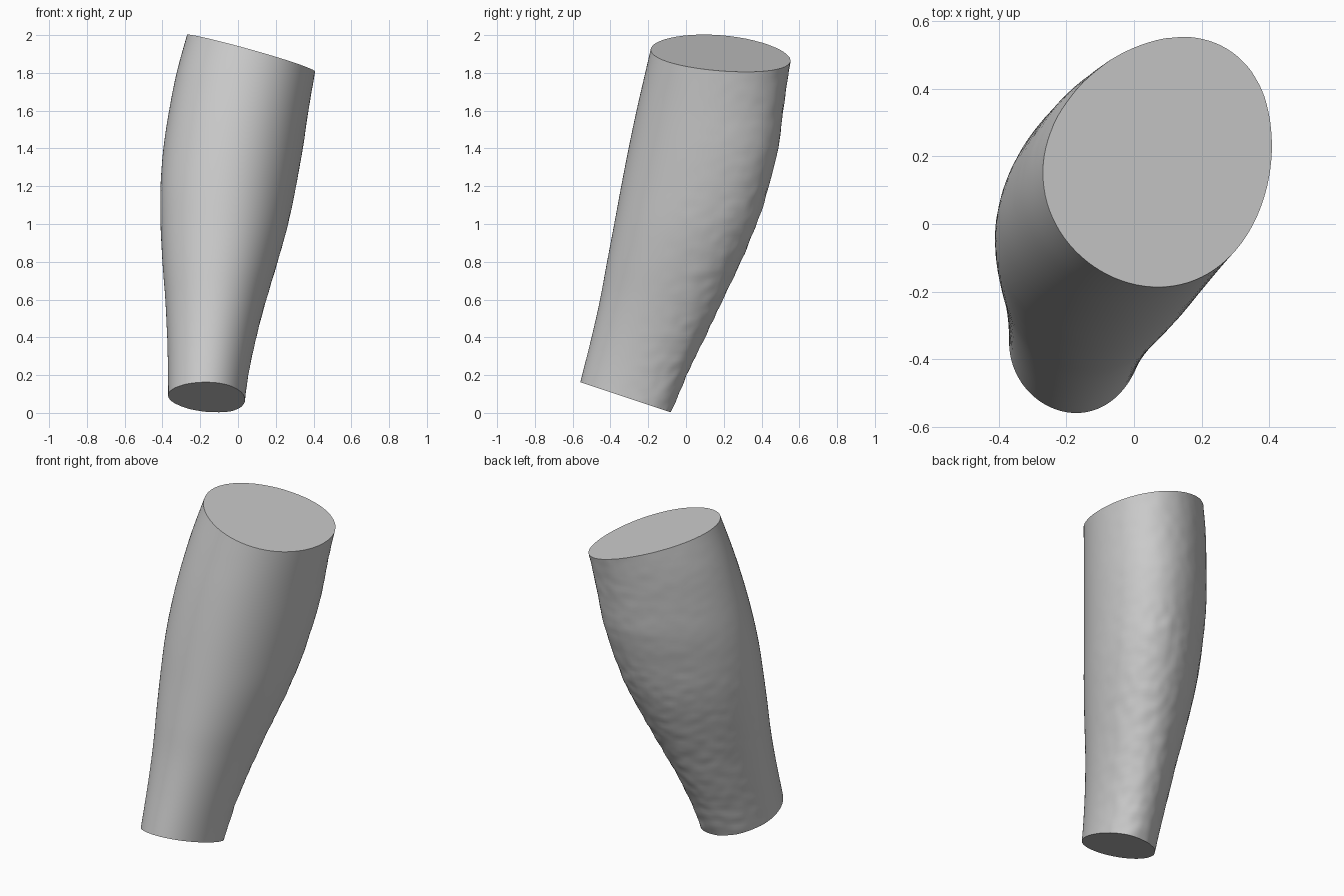
import bpy
import bmesh
import math
from mathutils import Vector, noise

cube = bpy.data.objects.get("Cube")
if cube:
    bpy.data.objects.remove(cube, do_unlink=True)

# Level sections of the leg every 0.2 up: left x, right x, front y, back y, skew
SECTIONS = [
    (-.37, .02, -.65, -.18, .16),
    (-.37, .03, -.60, -.08, .17),
    (-.37, .055, -.55, .005, .17),
    (-.375, .097, -.50, .10, .18),
    (-.385, .15, -.455, .195, .19),
    (-.40, .21, -.418, .29, .20),
    (-.41, .265, -.38, .375, .21),
    (-.41, .307, -.343, .437, .22),
    (-.395, .343, -.304, .488, .21),
    (-.365, .373, -.262, .515, .19),
    (-.325, .407, -.216, .543, .17),
    (-.27, .445, -.17, .575, .17),
    (-.21, .48, -.13, .60, .17),
]
STEP, SIDES, SUBROWS = 0.2, 96, 10


def section(u):
    """Smooth interpolation between neighbouring sections."""
    last = len(SECTIONS) - 1
    i = min(int(u), last - 1)
    t = u - i
    a, b, c, d = (SECTIONS[min(max(i + k, 0), last)] for k in (-1, 0, 1, 2))
    return [q + t * (r - p) / 2 + t * t * (p - 2.5 * q + 2 * r - s / 2)
            + t ** 3 * (1.5 * (q - r) + (s - p) / 2)
            for p, q, r, s in zip(a, b, c, d)]


def ring(bm, u):
    x0, x1, y0, y1, skew = section(u)
    z = (u - 1) * STEP
    verts = []
    for k in range(SIDES):
        a = math.tau * k / SIDES
        dy = math.sin(a)
        # the calf leans sideways more than the shin
        dx = math.cos(a - skew * (1 + 0.7 * dy))
        p = Vector(((x0 + x1) / 2 + dx * (x1 - x0) / 2,
                    (y0 + y1) / 2 + dy * (y1 - y0) / 2, z))
        # lumpy skin, strongest low on the back
        rough = max(0, dy + 0.3) * (0.004 if z < 1.2 else 0.002)
        p += Vector((dx, dy, 0)) * rough * noise.noise(p * 18)
        verts.append(bm.verts.new(p))
    return verts


def trim(bm, point, normal):
    """Cut the limb along a slanted plane and close it with a flat cap."""
    cut = bmesh.ops.bisect_plane(
        bm, geom=bm.verts[:] + bm.edges[:] + bm.faces[:], dist=1e-5,
        plane_co=point, plane_no=normal, clear_outer=True)
    edges = [e for e in cut["geom_cut"] if isinstance(e, bmesh.types.BMEdge)]
    bmesh.ops.edgenet_fill(bm, edges=edges)


# Loft the lower leg
bm = bmesh.new()
count = (len(SECTIONS) - 1) * SUBROWS
rings = [ring(bm, j / SUBROWS) for j in range(count + 1)]
for low, high in zip(rings, rings[1:]):
    for k in range(SIDES):
        n = (k + 1) % SIDES
        bm.faces.new((low[k], low[n], high[n], high[k]))

# Slanted knee end and ankle end
trim(bm, (-.27, .18, 2.0), (.28, .05, 1))
trim(bm, (-.1, -.08, .003), (0, -1 / 3, -1))
bmesh.ops.recalc_face_normals(bm, faces=bm.faces[:])

mesh = bpy.data.meshes.new("lower_leg")
bm.to_mesh(mesh)
bm.free()
leg = bpy.data.objects.new("lower_leg", mesh)
bpy.context.collection.objects.link(leg)

# Plain grey
grey = bpy.data.materials.new("light_grey")
grey.use_nodes = True
grey.diffuse_color = (.6, .6, .6, 1)
grey.node_tree.nodes["Principled BSDF"].inputs["Base Color"].default_value = (.6, .6, .6, 1)
mesh.materials.append(grey)

bpy.ops.object.select_all(action="DESELECT")
leg.select_set(True)
bpy.context.view_layer.objects.active = leg
bpy.ops.object.shade_smooth_by_angle(angle=math.radians(40))
